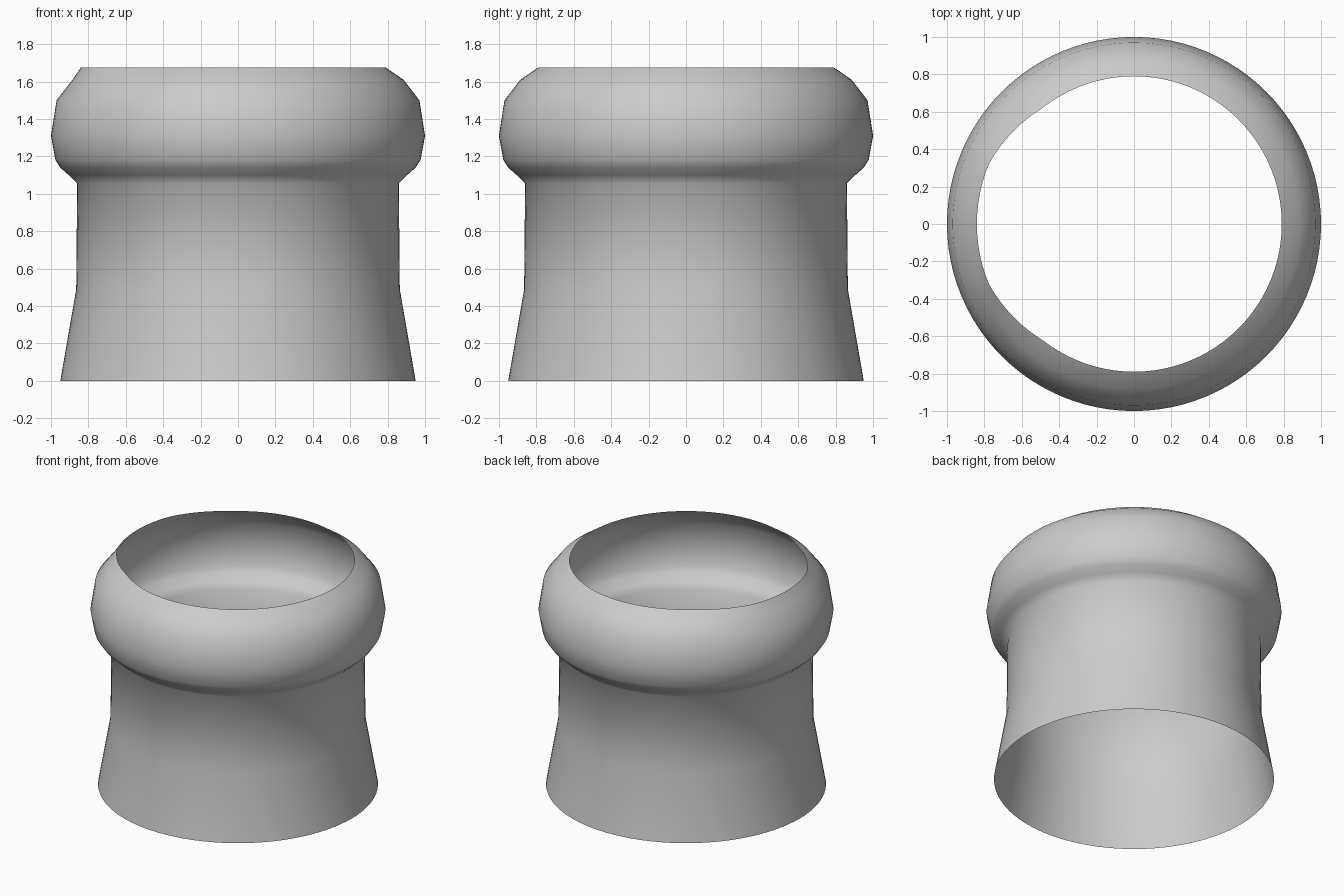
import bpy, bmesh
from math import cos, sin, pi, radians

if "Cube" in bpy.data.objects:
    bpy.data.objects.remove(bpy.data.objects["Cube"])

SEGMENTS = 96
# Outline of the thin wall, bottom to top: radius, height
PROFILE = [(0.95, 0.0), (0.865, 0.49), (0.86, 1.055), (0.905, 1.10),
           (0.95, 1.14), (0.976, 1.18), (1.0, 1.31), (0.97, 1.50),
           (0.885, 1.61), (0.79, 1.675)]


def rim_radius(angle):
    # The opening is slightly wider on the -x side
    off = abs(angle - pi)
    t = (radians(52) - off) / radians(30)
    return 0.79 + 0.05 * max(0.0, min(1.0, t))


# Collar: open sleeve with a flared foot and bulging top
bm = bmesh.new()
rings = []
for i, (r, z) in enumerate(PROFILE):
    ring = []
    for k in range(SEGMENTS):
        a = 2 * pi * k / SEGMENTS
        rad = rim_radius(a) if i == len(PROFILE) - 1 else r
        ring.append(bm.verts.new((rad * cos(a), rad * sin(a), z)))
    rings.append(ring)
for low, high in zip(rings, rings[1:]):
    for k in range(SEGMENTS):
        n = (k + 1) % SEGMENTS
        bm.faces.new((low[k], low[n], high[n], high[k]))
mesh = bpy.data.meshes.new("collar")
bm.to_mesh(mesh)
bm.free()
collar = bpy.data.objects.new("collar", mesh)
bpy.context.collection.objects.link(collar)

# Smooth shading all over
mesh.shade_smooth()
